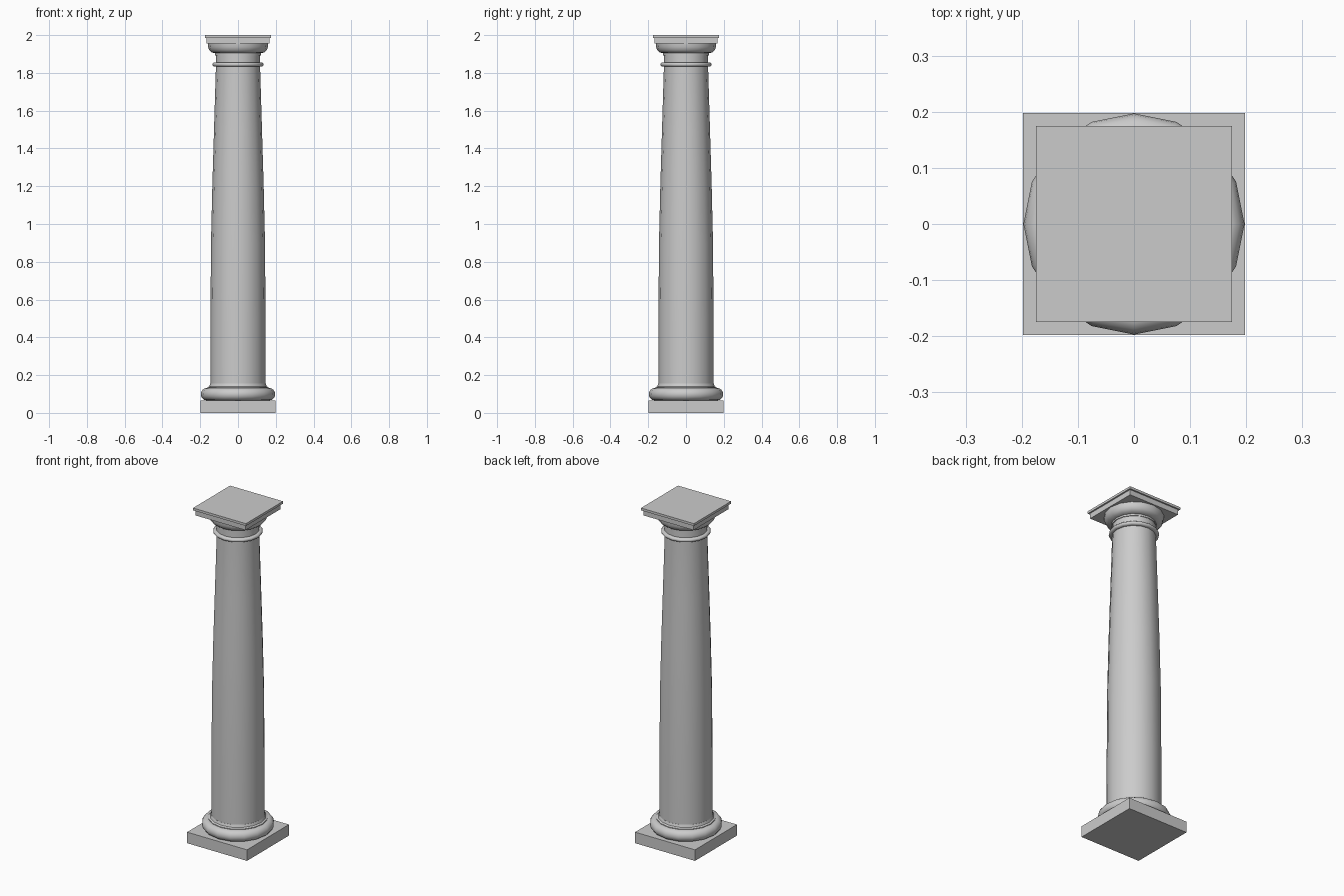
import bpy, bmesh, math

if "Cube" in bpy.data.objects:
    bpy.data.objects.remove(bpy.data.objects["Cube"])

SIDES = 16

stone = bpy.data.materials.new("grey stone")
stone.use_nodes = True
colour = (0.6, 0.6, 0.6, 1)
stone.diffuse_color = colour
stone.node_tree.nodes["Principled BSDF"].inputs["Base Color"].default_value = colour


def finish(name, bm, smooth=False):
    mesh = bpy.data.meshes.new(name)
    bmesh.ops.recalc_face_normals(bm, faces=bm.faces)
    bm.to_mesh(mesh)
    bm.free()
    mesh.materials.append(stone)
    obj = bpy.data.objects.new(name, mesh)
    bpy.context.collection.objects.link(obj)
    if smooth:
        bpy.ops.object.select_all(action="DESELECT")
        obj.select_set(True)
        bpy.context.view_layer.objects.active = obj
        bpy.ops.object.shade_smooth_by_angle(angle=math.radians(40))
    return obj


def slab(name, half, low, high):
    bm = bmesh.new()
    bmesh.ops.create_cube(bm, size=1)
    for v in bm.verts:
        v.co.x *= 2 * half
        v.co.y *= 2 * half
        v.co.z = high if v.co.z > 0 else low
    return finish(name, bm)


def turned(name, profile):
    """Revolve (radius, height) points around z and cap both ends."""
    bm = bmesh.new()
    rings = []
    for r, z in profile:
        angles = [math.tau * i / SIDES for i in range(SIDES)]
        rings.append([bm.verts.new((r * math.cos(a), r * math.sin(a), z)) for a in angles])
    for a, b in zip(rings, rings[1:]):
        for i in range(SIDES):
            j = (i + 1) % SIDES
            bm.faces.new((a[i], a[j], b[j], b[i]))
    bm.faces.new(rings[0])
    bm.faces.new(rings[-1])
    return finish(name, bm, smooth=True)


def bead(inner, bulge, low, high, steps=8):
    """Half-round moulding profile."""
    mid, half = (low + high) / 2, (high - low) / 2
    turns = [math.pi * (i / steps - 0.5) for i in range(steps + 1)]
    return [(inner + bulge * math.cos(t), mid + half * math.sin(t)) for t in turns]


# Base
slab("plinth", 0.198, 0, 0.066)
turned("base_torus", bead(0.165, 0.032, 0.066, 0.132))
turned("base_fillet", [(0.162, 0.13), (0.162, 0.136), (0.152, 0.141), (0.147, 0.155)])

# Shaft with gentle entasis
turned("shaft", [(0.146, 0.13), (0.146, 0.48), (0.143, 0.9), (0.136, 1.2),
                 (0.127, 1.5), (0.117, 1.83), (0.117, 1.9)])
turned("neck_ring", bead(0.122, 0.013, 1.833, 1.856, 6))

# Capital
turned("neck_fillet", [(0.121, 1.893), (0.121, 1.906)])
turned("echinus", [(0.122, 1.904), (0.14, 1.909), (0.152, 1.92),
                   (0.159, 1.937), (0.16, 1.956)])
slab("abacus", 0.166, 1.955, 1.986)
slab("abacus_cap", 0.175, 1.986, 2.0)
